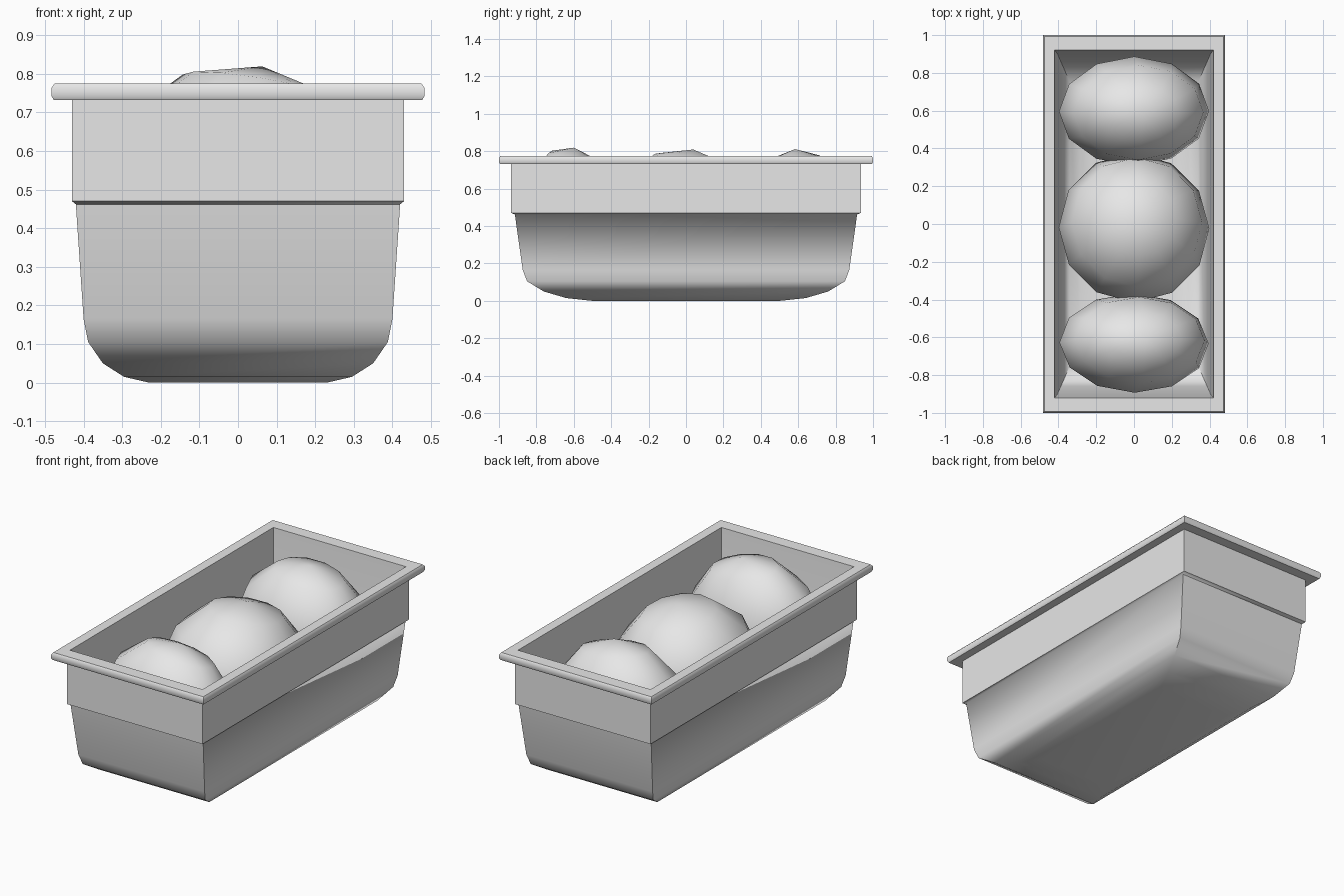
import bpy, bmesh
from mathutils import Vector

cube = bpy.data.objects.get("Cube")
if cube:
    bpy.data.objects.remove(cube)

grey = bpy.data.materials.new("light_grey")
grey.use_nodes = True
colour = (0.8, 0.8, 0.8, 1)
grey.diffuse_color = colour
grey.node_tree.nodes["Principled BSDF"].inputs["Base Color"].default_value = colour


def add_object(name, bm):
    mesh = bpy.data.meshes.new(name)
    bm.to_mesh(mesh)
    bm.free()
    mesh.materials.append(grey)
    obj = bpy.data.objects.new(name, mesh)
    bpy.context.collection.objects.link(obj)
    return obj


# Rectangular tub: half width, half length and height, up the outside,
# over the rim and down the inside
STEP_Z = 0.47
profile = [
    (0.23, 0.50, 0.0), (0.295, 0.64, 0.015), (0.35, 0.76, 0.05),
    (0.388, 0.85, 0.105), (0.40, 0.873, 0.165), (0.42, 0.915, 0.462),
    (0.43, 0.935, STEP_Z), (0.43, 0.935, 0.732),
    (0.477, 0.994, 0.732), (0.483, 1.0, 0.742), (0.483, 1.0, 0.764),
    (0.475, 0.992, 0.775), (0.42, 0.92, 0.775),
    (0.405, 0.90, 0.46), (0.388, 0.86, 0.17), (0.376, 0.835, 0.112),
    (0.34, 0.75, 0.06), (0.287, 0.63, 0.026), (0.225, 0.49, 0.012),
]
bm = bmesh.new()
rings = [[bm.verts.new((sx * w, sy * l, z))
          for sx, sy in ((-1, -1), (1, -1), (1, 1), (-1, 1))]
         for w, l, z in profile]
for low, high in zip(rings, rings[1:]):
    for i in range(4):
        j = (i + 1) % 4
        bm.faces.new((low[i], low[j], high[j], high[i]))
bm.faces.new(rings[0][::-1])
bm.faces.new(rings[-1])
bm.normal_update()

# Smooth curved base, with crisp corners and a crisp step
for face in bm.faces:
    face.smooth = True
for edge in bm.edges:
    on_step = all(abs(v.co.z - STEP_Z) < 1e-4 for v in edge.verts)
    edge.smooth = edge.calc_face_angle(0) < 0.85 and not on_step
add_object("tub", bm)


# Rounded scoops, each tipped slightly to one side
def scoop(name, centre, radii, lean):
    bm = bmesh.new()
    bmesh.ops.create_uvsphere(bm, u_segments=12, v_segments=6, radius=1)
    tip = Vector((0, 0, 1)).rotation_difference(Vector((*lean, 1)))
    bmesh.ops.rotate(bm, verts=bm.verts, matrix=tip.to_matrix())
    bmesh.ops.scale(bm, verts=bm.verts, vec=radii)
    for face in bm.faces:
        face.smooth = True
    add_object(name, bm).location = centre


scoop("front_scoop", (0, -0.63, 0.427), (0.4, 0.265, 0.4), (0.16, 0.12))
scoop("middle_scoop", (0, -0.02, 0.415), (0.4, 0.4, 0.4), (0.08, 0.15))
scoop("back_scoop", (0, 0.597, 0.415), (0.4, 0.29, 0.4), (0.12, -0.05))
